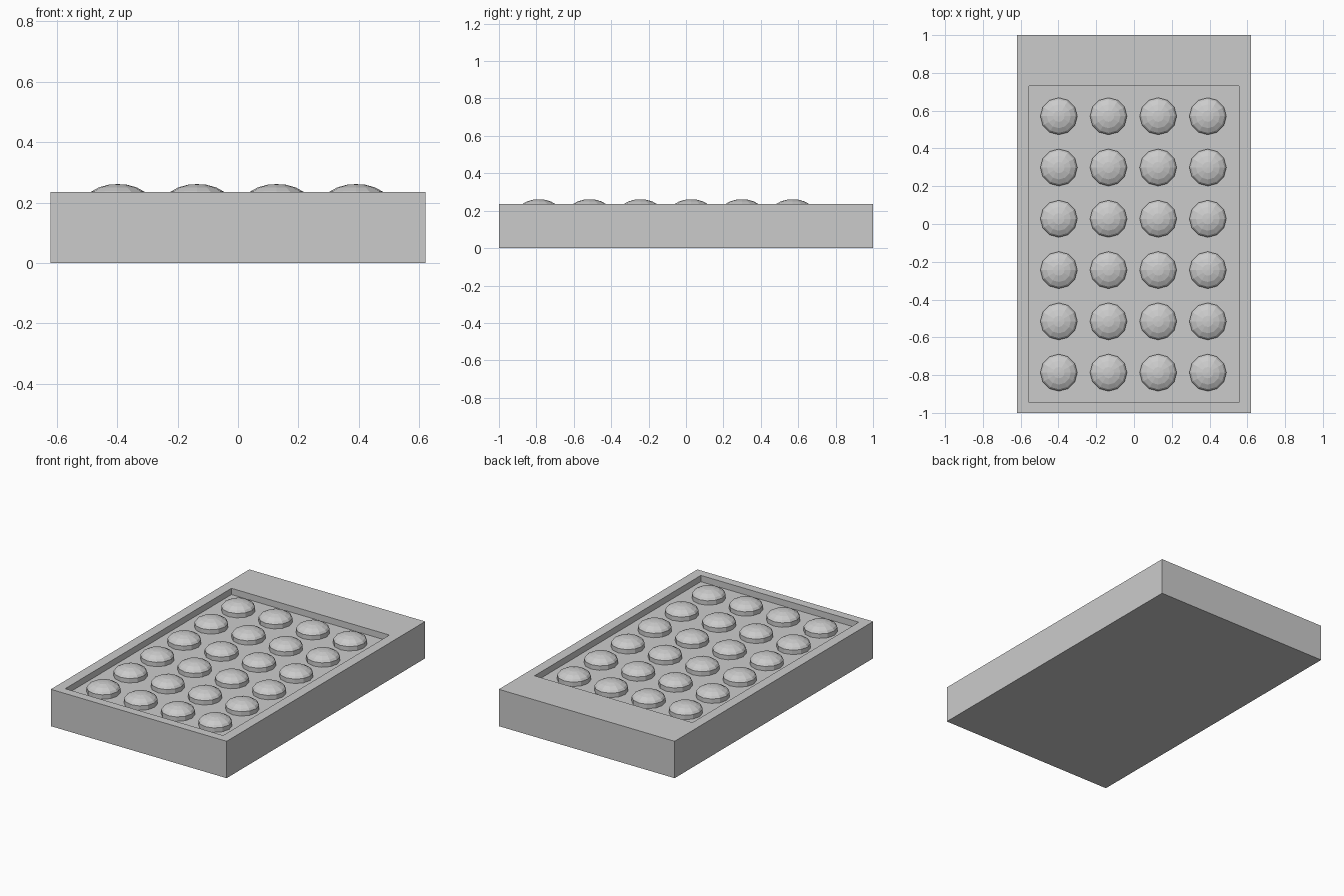
import bpy, bmesh
from math import cos, sin, pi

cube = bpy.data.objects.get("Cube")
if cube:
    bpy.data.objects.remove(cube, do_unlink=True)

grey = bpy.data.materials.new("light_grey")
grey.use_nodes = True
colour = (0.6, 0.6, 0.6, 1)
grey.diffuse_color = colour
grey.node_tree.nodes["Principled BSDF"].inputs["Base Color"].default_value = colour

TOP, FLOOR = 0.235, 0.195


def add_object(name, bm, location=(0, 0, 0)):
    bmesh.ops.recalc_face_normals(bm, faces=bm.faces)
    mesh = bpy.data.meshes.new(name)
    bm.to_mesh(mesh)
    bm.free()
    mesh.materials.append(grey)
    obj = bpy.data.objects.new(name, mesh)
    obj.location = location
    bpy.context.collection.objects.link(obj)
    return obj


def rectangle(bm, half_width, front, back, z):
    return [bm.verts.new((x, y, z)) for x, y in
            ((-half_width, front), (half_width, front), (half_width, back), (-half_width, back))]


def bridge(bm, a, b):
    for i in range(len(a)):
        j = (i + 1) % len(a)
        bm.faces.new((a[i], a[j], b[j], b[i]))


# Tray body: outer walls, rim, recess walls and recess floor
bm = bmesh.new()
loops = [rectangle(bm, 0.62, -1, 1, 0), rectangle(bm, 0.62, -1, 1, TOP),
         rectangle(bm, 0.557, -0.945, 0.73, TOP), rectangle(bm, 0.557, -0.945, 0.73, FLOOR)]
for lower, upper in zip(loops, loops[1:]):
    bridge(bm, lower, upper)
bm.faces.new(loops[0])
bm.faces.new(loops[-1])
add_object("tray_body", bm)

# Domed button: short upright wall and faceted cap
SIDES = 12
PROFILE = ((0.098, FLOOR), (0.098, 0.223), (0.088, 0.236), (0.063, 0.25), (0.03, 0.259))
bm = bmesh.new()
rings = [[bm.verts.new((r * cos(2 * pi * i / SIDES), r * sin(2 * pi * i / SIDES), z))
          for i in range(SIDES)] for r, z in PROFILE]
for lower, upper in zip(rings, rings[1:]):
    bridge(bm, lower, upper)
tip = bm.verts.new((0, 0, 0.261))
for i in range(SIDES):
    bm.faces.new((rings[-1][i], rings[-1][(i + 1) % SIDES], tip))
first = add_object("button", bm)

# Grid of buttons
for row in range(6):
    for col in range(4):
        button = first if row == col == 0 else bpy.data.objects.new("button", first.data)
        if button is not first:
            bpy.context.collection.objects.link(button)
        button.name = f"button_{row + 1}_{col + 1}"
        button.location = (-0.398 + col * 0.263, -0.787 + row * 0.2715, 0)
